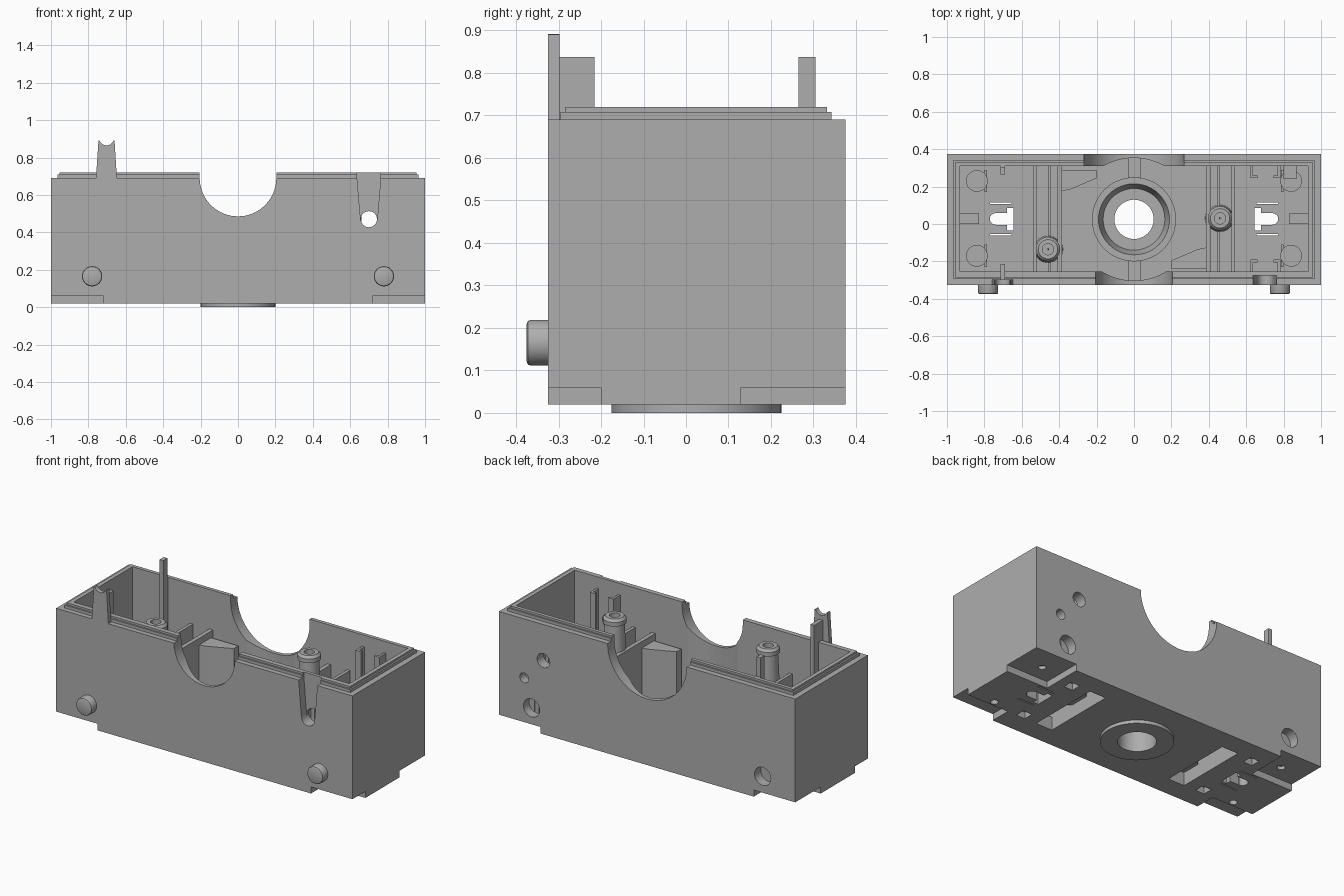
import bpy, bmesh, math
from mathutils import Matrix, Vector

if "Cube" in bpy.data.objects:
    bpy.data.objects.remove(bpy.data.objects["Cube"], do_unlink=True)

grey = bpy.data.materials.new("plain grey")
grey.use_nodes = True
COL = (0.42, 0.42, 0.42, 1)
grey.diffuse_color = COL
grey.node_tree.nodes["Principled BSDF"].inputs["Base Color"].default_value = COL

CY = 0.025          # y of the central bore
YF, YB = -0.255, 0.31   # inner faces of the long walls
FLOOR = 0.1


def finish(name, bm):
    bmesh.ops.recalc_face_normals(bm, faces=bm.faces)
    mesh = bpy.data.meshes.new(name)
    bm.to_mesh(mesh)
    bm.free()
    ob = bpy.data.objects.new(name, mesh)
    bpy.context.collection.objects.link(ob)
    mesh.materials.append(grey)
    return ob


def box(name, x0, x1, y0, y1, z0, z1):
    bm = bmesh.new()
    size = Matrix.Diagonal((abs(x1 - x0), y1 - y0, z1 - z0, 1))
    mid = Matrix.Translation(((x0 + x1) / 2, (y0 + y1) / 2, (z0 + z1) / 2))
    bmesh.ops.create_cube(bm, size=1, matrix=mid @ size)
    return finish(name, bm)


def prism(name, pts, axis, a, b):
    """Extrude a 2D outline along y (points are x, z) or z (points are x, y)."""
    bm = bmesh.new()
    place = (lambda p: (p[0], a, p[1])) if axis == "y" else (lambda p: (p[0], p[1], a))
    face = bm.faces.new([bm.verts.new(place(p)) for p in pts])
    ext = bmesh.ops.extrude_face_region(bm, geom=[face])
    shift = Vector((0, b - a, 0) if axis == "y" else (0, 0, b - a))
    bmesh.ops.translate(bm, vec=shift, verts=[v for v in ext["geom"] if isinstance(v, bmesh.types.BMVert)])
    return finish(name, bm)


def arc(cx, cy, r, start, end, n):
    steps = [math.radians(start + (end - start) * i / n) for i in range(n + 1)]
    return [(cx + r * math.cos(t), cy + r * math.sin(t)) for t in steps]


def cyl(name, cx, cy, r, axis, a, b, n=32):
    return prism(name, arc(cx, cy, r, 0, 360, n)[:-1], axis, a, b)


def lathe(name, profile, x, y, n=48):
    """Revolve a closed (radius, z) outline about a vertical axis."""
    bm = bmesh.new()
    rings = []
    for i in range(n):
        t = 2 * math.pi * i / n
        rings.append([bm.verts.new((x + r * math.cos(t), y + r * math.sin(t), z)) for r, z in profile])
    for i in range(n):
        p, q = rings[i], rings[(i + 1) % n]
        for j in range(len(profile)):
            k = (j + 1) % len(profile)
            bm.faces.new((p[j], q[j], q[k], p[k]))
    return finish(name, bm)


def combine(ob, tools, operation="DIFFERENCE"):
    for tool in tools:
        mod = ob.modifiers.new("cut", "BOOLEAN")
        mod.operation, mod.solver, mod.object = operation, "EXACT", tool
    bpy.context.view_layer.update()
    result = bpy.data.meshes.new_from_object(ob.evaluated_get(bpy.context.evaluated_depsgraph_get()))
    ob.modifiers.clear()
    ob.data = result
    for tool in tools:
        bpy.data.objects.remove(tool, do_unlink=True)


def smooth(*obs):
    for ob in bpy.context.selected_objects:
        ob.select_set(False)
    for ob in obs:
        ob.select_set(True)
        bpy.context.view_layer.objects.active = ob
    bpy.ops.object.shade_smooth_by_angle(angle=math.radians(30))


# Housing shell with a stepped rim
housing = box("housing", -1, 1, -0.325, 0.375, 0.02, 0.69)
rims = [box("rim", -0.965, 0.965, -0.295, 0.342, 0.6, 0.708),
        box("rim_top", -0.955, 0.955, -0.285, 0.332, 0.6, 0.72)]
combine(housing, rims, "UNION")

# Cavity, round saddle cutouts and the central bore
cuts = [box("cut", -0.93, 0.93, YF, YB, FLOOR, 1),
        cyl("cut", 0, CY, 0.328, "z", FLOOR, 1, 64),
        cyl("cut", 0, 0.69, 0.205, "y", -0.5, 0, 40),
        cyl("cut", 0, 0.69, 0.267, "y", 0, 0.5, 40),
        box("cut", -0.205, 0.205, -0.5, 0, 0.69, 1),
        box("cut", -0.267, 0.267, 0, 0.5, 0.69, 1),
        cyl("cut", 0, CY, 0.15, "z", 0, 0.2)]
# Tapered recess in the front wall with a cross hole
groove = [(0.637, 0.69), (0.637, 0.8), (0.763, 0.8), (0.763, 0.69)] + arc(0.7, 0.475, 0.045, 0, -180, 12)
cuts += [prism("cut", groove, "y", -0.4, -0.275),
         box("cut", 0.637, 0.763, -0.4, -0.2, 0.69, 0.8),
         cyl("cut", 0.7, 0.47, 0.043, "y", -0.4, 0.5),
         cyl("cut", 0.83, 0.33, 0.03, "y", 0.3, 0.5)]
for s in (-1, 1):
    # Peg sockets in the back, pockets and clip slots in the floor
    cuts += [cyl("cut", s * 0.78, 0.16, 0.055, "y", 0.315, 0.5),
             box("cut", s * 0.41, s * 0.52, -0.2, 0.25, 0, 0.2),
             box("cut", s * 0.68, s * 0.74, -0.005, 0.058, 0, 0.2),
             cyl("cut", s * 0.74, CY + 0.002, 0.031, "z", 0, 0.2, 16),
             box("cut", s * 0.645, s * 0.68, -0.035, 0.085, 0, 0.2)]
    for y0, y1, yc, ys in ((-0.4, -0.2, -0.17, -0.062), (0.13, 0.5, 0.23, 0.108)):
        # Underside corner steps, screw holes and side slits
        cuts += [box("cut", s * 0.72, s * 1.1, y0, y1, 0, 0.06),
                 cyl("cut", s * 0.84, yc, 0.022, "z", 0, 0.08, 16),
                 box("cut", s * 0.655, s * 0.77, ys, ys + 0.008, 0, 0.2),
                 box("cut", s * 0.6, s * 0.66, yc - 0.03, yc + 0.03, 0, 0.06)]
combine(housing, cuts)
smooth(housing)

# Central funnel with the bottom flange
funnel = lathe("central_funnel", [(0.105, 0), (0.2, 0), (0.2, 0.09), (0.225, 0.1), (0.225, 0.2),
                                  (0.19, 0.2), (0.165, 0.12), (0.105, 0.12)], 0, CY)
smooth(funnel)

# Screw posts
for name, x, y in (("right_screw_post", -0.46, -0.135), ("left_screw_post", 0.46, 0.03)):
    smooth(lathe(name, [(0.08, FLOOR), (0.055, 0.64), (0.065, 0.64), (0.065, 0.665), (0.052, 0.68),
                        (0.03, 0.68), (0.03, 0.4), (0.004, 0.4), (0.004, FLOOR)], x, y, 32))

for s, side in ((-1, "right"), (1, "left")):
    # Front locating pegs with a chamfered rim
    peg = cyl(side + "_peg", s * 0.78, 0.165, 0.054, "y", -0.375, -0.31)
    bm = bmesh.new()
    bm.from_mesh(peg.data)
    rim = [e for e in bm.edges if all(v.co.y < -0.37 for v in e.verts)]
    bmesh.ops.bevel(bm, geom=rim, offset=0.01, segments=2, affect="EDGES", profile=0.5)
    bm.to_mesh(peg.data)
    bm.free()
    smooth(peg)
    # Cross walls and pocket cap
    box(side + "_inner_wall", s * 0.385, s * 0.41, YF - 0.01, YB + 0.01, 0.09, 0.48)
    box(side + "_outer_wall", s * 0.52, s * 0.54, YF - 0.01, YB + 0.01, 0.09, 0.48)
    box(side + "_pocket_cap", s * 0.4, s * 0.53, YF - 0.01, YB + 0.01, 0.25, 0.28)
    box(side + "_pocket_rib", s * 0.445, s * 0.46, YF - 0.01, YB + 0.01, 0.09, 0.3)
    # Wedge pillar, turned half round about the bore for the other side
    wedge = [(0.39, 0.29), (0.39, 0.175), (0.34, 0.185), (0.2, 0.245), (0.2, 0.29)]
    prism(side + "_wedge_pillar", [(s * x, CY - s * (y - CY)) for x, y in wedge], "z", 0.09, 0.44)
    # Floor details at the ends
    box(side + "_end_rib", s * 0.83, s * 0.94, 0, 0.055, 0.09, 0.2)
    for y, where in ((-0.17, "front"), (0.23, "back")):
        cyl(f"{side}_{where}_foot_pad", s * 0.84, y, 0.058, "z", 0.09, 0.14)
        box(f"{side}_{where}_floor_rib", s * 0.785, s * 0.8, y - 0.06, y + 0.06, 0.09, 0.13)

# Short webs between the funnel and the long walls
box("front_web", -0.03, 0.035, -0.305, -0.195, 0.09, 0.19)
box("back_web", -0.03, 0.035, 0.245, 0.355, 0.09, 0.19)

# Upright prong with a cradle tip, its rib, and the opposite post
tip = arc(-0.703, 0.905, 0.04, 200, 340, 10)
prism("cradle_prong", [(-0.647, 0.68), (-0.66, 0.89)] + tip[::-1] + [(-0.746, 0.89), (-0.76, 0.68)],
      "y", -0.325, -0.298)
box("prong_rib", -0.715, -0.69, -0.3, -0.215, 0.09, 0.838)
box("back_post", -0.715, -0.69, 0.265, 0.305, 0.09, 0.838)
box("back_post_foot", -0.715, -0.69, 0.3, 0.33, 0.09, 0.72)

# C-shaped clip holders against the long walls
for where, wall, d in (("front", YF, 1), ("back", YB, -1)):
    def span(a, b):
        return sorted((wall + d * a, wall + d * b))
    for x in (0.622, 0.768):
        box(where + "_holder_side", x, x + 0.014, *span(-0.01, 0.065), 0.09, 0.65)
    for x in (0.622, 0.745):
        box(where + "_holder_lip", x, x + 0.037, *span(0.05, 0.065), 0.09, 0.65)
box("groove_backing", 0.637, 0.763, -0.275, -0.255, 0.52, 0.72)
box("socket_block", 0.8, 0.87, 0.24, 0.32, 0.09, 0.38)
